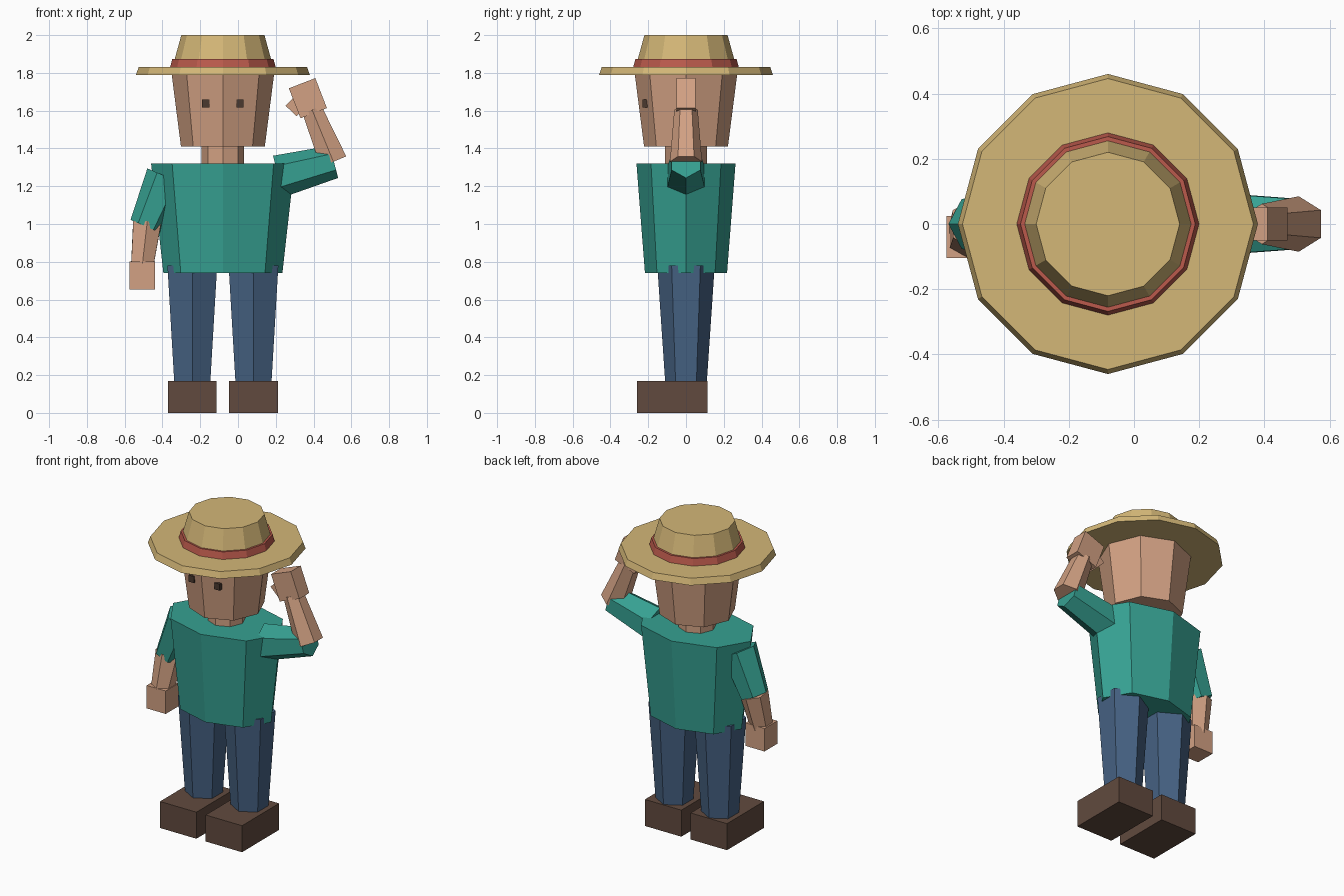
import bpy, bmesh
from math import sin, cos, tau, atan2
from mathutils import Vector, Matrix

cube = bpy.data.objects.get("Cube")
if cube:
    bpy.data.objects.remove(cube, do_unlink=True)


def material(name, r, g, b):
    """Flat colour given in 0-255 display values."""
    lin = [((c / 255 + 0.055) / 1.055) ** 2.4 for c in (r, g, b)]
    m = bpy.data.materials.new(name)
    m.use_nodes = True
    m.diffuse_color = (*lin, 1)
    bsdf = m.node_tree.nodes["Principled BSDF"]
    bsdf.inputs["Base Color"].default_value = (*lin, 1)
    bsdf.inputs["Roughness"].default_value = 0.9
    return m


straw = material("straw", 212, 183, 119)
ribbon = material("ribbon_red", 187, 90, 76)
skin = material("skin", 210, 161, 131)
shirt = material("shirt_teal", 54, 161, 146)
denim = material("denim_blue", 70, 98, 131)
leather = material("shoe_brown", 97, 74, 62)
dark = material("eye_dark", 74, 56, 47)


def finish(name, bm, mat):
    bmesh.ops.recalc_face_normals(bm, faces=bm.faces)
    mesh = bpy.data.meshes.new(name)
    bm.to_mesh(mesh)
    bm.free()
    mesh.materials.append(mat)
    obj = bpy.data.objects.new(name, mesh)
    bpy.context.collection.objects.link(obj)
    return obj


def frustum(name, mat, start, end, r0, r1, sides, first=(0, 1, 0), squash=1.0):
    """Tapered prism between two points; one corner lies along 'first'."""
    start, end = Vector(start), Vector(end)
    axis = (end - start).normalized()
    u = Vector(first)
    u = (u - axis * u.dot(axis)).normalized()
    v = axis.cross(u)
    bm = bmesh.new()
    rings = []
    for p, r in ((start, r0), (end, r1)):
        rings.append([bm.verts.new(p + u * r * squash * cos(tau * i / sides)
                                   + v * r * sin(tau * i / sides))
                      for i in range(sides)])
    for ring in rings:
        bm.faces.new(ring)
    for i in range(sides):
        j = (i + 1) % sides
        bm.faces.new((rings[0][i], rings[0][j], rings[1][j], rings[1][i]))
    return finish(name, bm, mat)


def box(name, mat, centre, size, tilt=0.0):
    """Box turned by 'tilt' about the front-back axis."""
    bm = bmesh.new()
    bmesh.ops.create_cube(bm, size=1, matrix=Matrix.Translation(centre)
                          @ Matrix.Rotation(tilt, 4, "Y")
                          @ Matrix.Diagonal((*size, 1)))
    return finish(name, bm, mat)


MID = -0.08  # centre line of the body


def upright(name, mat, z0, z1, r0, r1, sides, x=MID, squash=1.0):
    return frustum(name, mat, (x, 0, z0), (x, 0, z1), r0, r1, sides, squash=squash)


# Hat
upright("hat_brim", straw, 1.79, 1.83, 0.46, 0.446, 12)
upright("hat_band", ribbon, 1.828, 1.873, 0.28, 0.268, 12)
upright("hat_crown", straw, 1.83, 2.0, 0.267, 0.22, 12)

# Head, neck and torso
upright("head", skin, 1.41, 1.80, 0.222, 0.272, 8)
upright("neck", skin, 1.30, 1.42, 0.112, 0.112, 8)
upright("torso", shirt, 0.74, 1.32, 0.315, 0.38, 8, squash=0.69)

# Paired parts
for side, s in (("left", 1), ("right", -1)):
    hip = MID + s * 0.162
    box(side + "_eye", dark, (MID + s * 0.091, -0.2, 1.638), (0.038, 0.06, 0.042))
    upright(side + "_leg", denim, 0.16, 0.78, 0.11, 0.152, 6, x=hip)
    box(side + "_shoe", leather, (hip, -0.073, 0.085), (0.258, 0.375, 0.17))

# Raised left arm
frustum("left_sleeve", shirt, (0.214, 0, 1.252), (0.508, 0, 1.329),
        0.113, 0.088, 6, first=(0, 0, 1))
frustum("left_forearm", skin, (0.505, 0, 1.33), (0.392, 0, 1.605),
        0.085, 0.062, 6)
box("left_hand", skin, (0.37, 0, 1.666), (0.15, 0.1, 0.17), tilt=-0.37)
box("left_thumb", skin, (0.307, 0, 1.625), (0.08, 0.06, 0.075), tilt=0.78)

# Hanging right arm
frustum("right_sleeve", shirt, (-0.376, 0, 1.25), (-0.488, 0, 0.987),
        0.113, 0.088, 6, first=(1, 0, 0))
frustum("right_forearm", skin, (-0.482, 0, 1.0), (-0.507, -0.04, 0.78),
        0.085, 0.068, 6)
box("right_hand", skin, (-0.507, -0.04, 0.727), (0.135, 0.13, 0.147))
